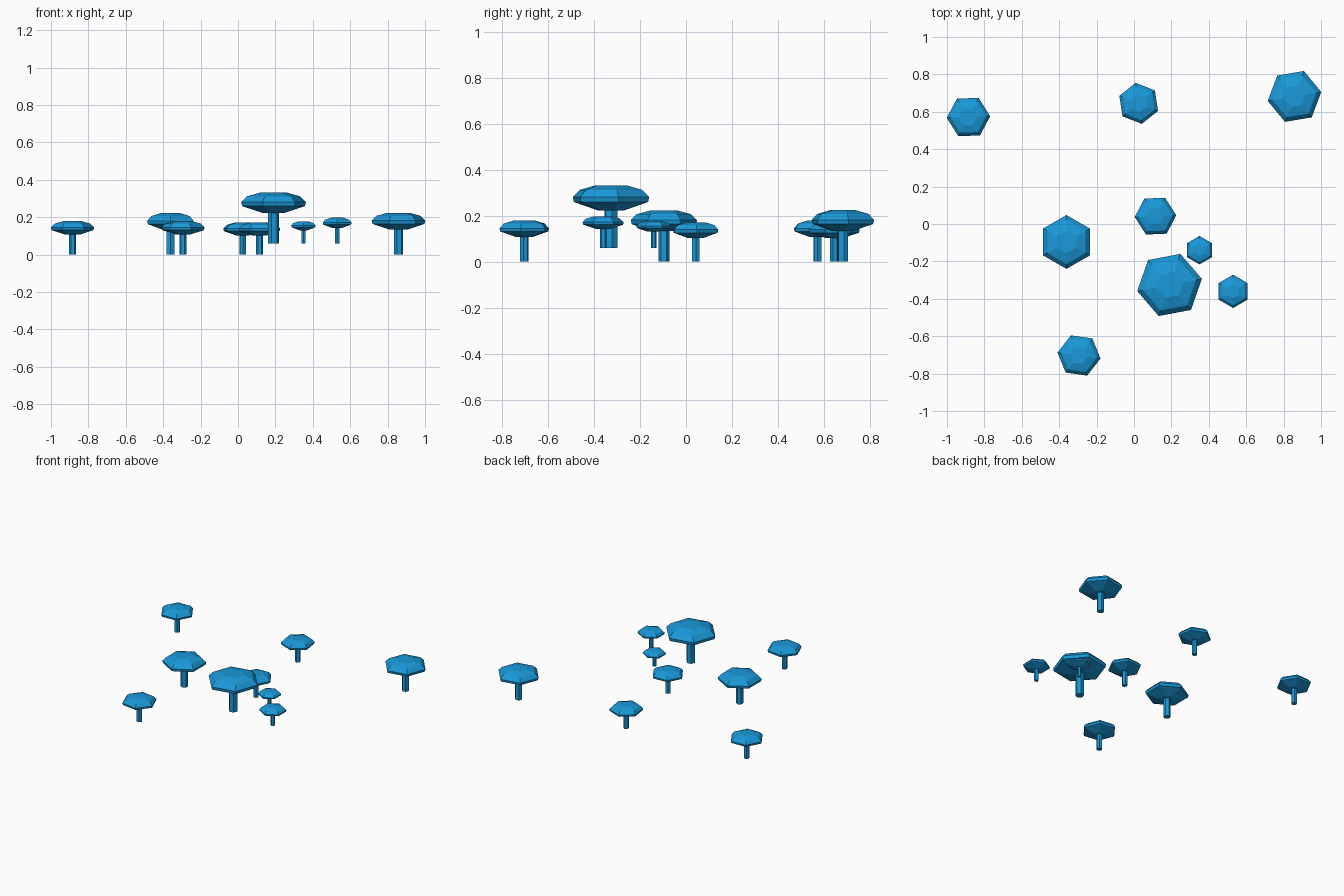
import bpy, bmesh
from math import cos, sin, pi, radians

if "Cube" in bpy.data.objects:
    bpy.data.objects.remove(bpy.data.objects["Cube"])

SIDES = 6
mat = bpy.data.materials.new("blue")
mat.diffuse_color = (0.01, 0.32, 0.7, 1)
mat.use_nodes = True
mat.node_tree.nodes["Principled BSDF"].inputs["Base Color"].default_value = mat.diffuse_color

# Profiles as (radius, height) for a mushroom with cap radius 1
CAP = [(0.33, 0.92), (0.97, 1.13), (1.0, 1.25), (0.82, 1.43), (0.42, 1.54)]
STEM = [(0.165, 0.0), (0.165, 0.95)]


def lathe(name, profile, loc, scale, turn):
    """Low-poly solid of revolution, closed at both ends."""
    bm = bmesh.new()
    rings = []
    for r, z in profile:
        rings.append([bm.verts.new((r * scale * cos(turn + i * 2 * pi / SIDES),
                                    r * scale * sin(turn + i * 2 * pi / SIDES),
                                    z * scale)) for i in range(SIDES)])
    for a, b in zip(rings, rings[1:]):
        for i in range(SIDES):
            j = (i + 1) % SIDES
            bm.faces.new((a[i], a[j], b[j], b[i]))
    bm.faces.new(rings[0][::-1])
    bm.faces.new(rings[-1])
    mesh = bpy.data.meshes.new(name)
    bm.to_mesh(mesh)
    bm.free()
    mesh.materials.append(mat)
    ob = bpy.data.objects.new(name, mesh)
    ob.location = loc
    bpy.context.collection.objects.link(ob)


# Mushrooms: x, y, base height, cap radius, turn in degrees
MUSHROOMS = [
    (-0.885, 0.572, 0.0, 0.116, 2),
    (0.025, 0.645, 0.0, 0.111, 38.5),
    (0.858, 0.682, 0.0, 0.145, 9.5),
    (0.115, 0.042, 0.0, 0.111, 2.5),
    (-0.361, -0.096, 0.0, 0.144, 30),
    (0.19, -0.326, 0.06, 0.176, 10.7),
    (0.35, -0.14, 0.06, 0.076, 30),
    (0.53, -0.36, 0.06, 0.089, 30),
    (-0.294, -0.703, 0.0, 0.116, -8),
]

for n, (x, y, z, r, deg) in enumerate(MUSHROOMS, 1):
    lathe(f"mushroom_cap_{n}", CAP, (x, y, z), r, radians(deg))
    lathe(f"mushroom_stem_{n}", STEM, (x, y, z), r, radians(deg))
